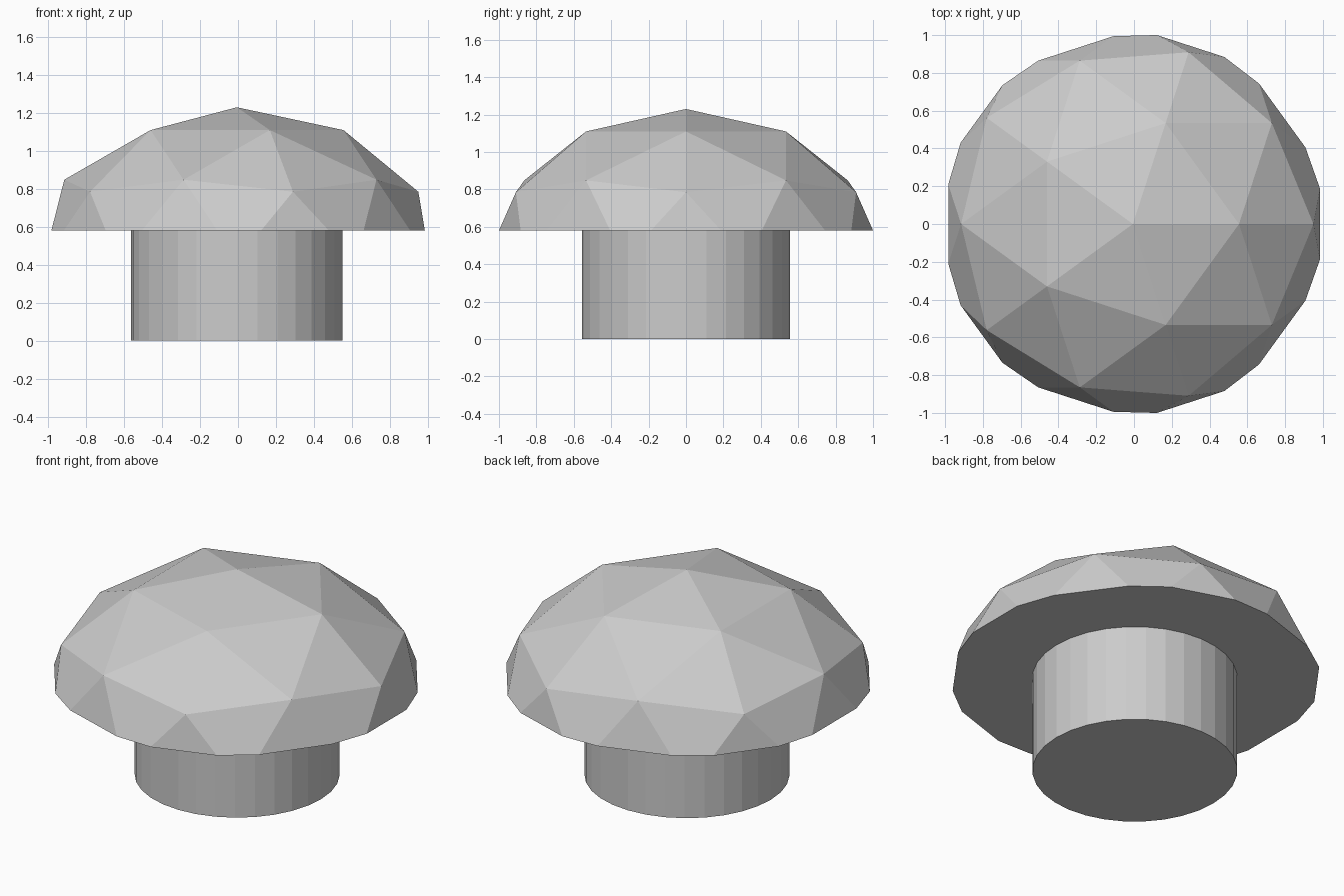
import bpy, bmesh
from mathutils import Matrix

if "Cube" in bpy.data.objects:
    bpy.data.objects.remove(bpy.data.objects["Cube"])

CX = -0.006      # shared axis of cap and stem
CUT_Z = 0.58     # flat underside of the cap


def add_object(name, bm):
    bmesh.ops.recalc_face_normals(bm, faces=bm.faces[:])
    mesh = bpy.data.meshes.new(name)
    bm.to_mesh(mesh)
    bm.free()
    obj = bpy.data.objects.new(name, mesh)
    bpy.context.collection.objects.link(obj)
    return obj


# Cap: flattened low-poly icosphere, sliced flat and closed underneath
bm = bmesh.new()
bmesh.ops.create_icosphere(
    bm, subdivisions=2, radius=1.0,
    matrix=Matrix.Translation((CX, 0, 0.425)) @ Matrix.Diagonal((1.069, 1.069, 0.805, 1)))
cut = bmesh.ops.bisect_plane(
    bm, geom=bm.verts[:] + bm.edges[:] + bm.faces[:],
    plane_co=(0, 0, CUT_Z), plane_no=(0, 0, 1), clear_inner=True)
rim = [e for e in cut["geom_cut"] if isinstance(e, bmesh.types.BMEdge)]
bmesh.ops.contextual_create(bm, geom=rim)
add_object("cap", bm)

# Stem: 32-sided cylinder reaching up to the cap
bm = bmesh.new()
bmesh.ops.create_cone(
    bm, cap_ends=True, segments=32, radius1=0.557, radius2=0.557, depth=CUT_Z,
    matrix=Matrix.Translation((CX, 0, CUT_Z / 2)))
add_object("stem", bm)
